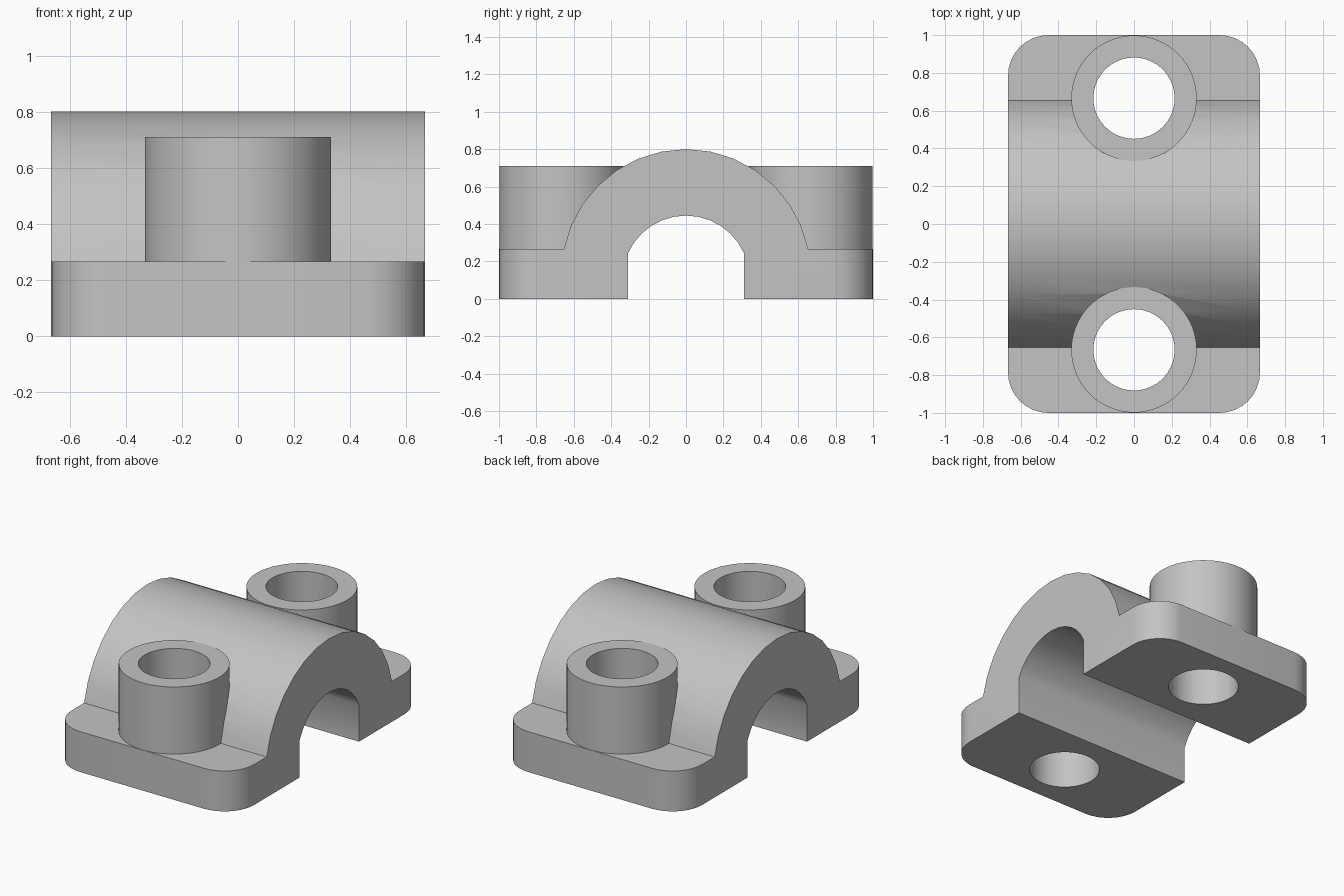
import bpy
import bmesh
from math import sin, cos, asin, pi

HALF_X, HALF_Y, BASE_H = 0.667, 1.0, 0.267
BOSS_Y, BOSS_R, HOLE_R, BOSS_TOP = 0.666, 0.332, 0.215, 0.71

cube = bpy.data.objects.get("Cube")
if cube:
    bpy.data.objects.remove(cube, do_unlink=True)

grey = bpy.data.materials.new("cast_grey")
grey.use_nodes = True
colour = (0.55, 0.55, 0.55, 1)
grey.diffuse_color = colour
grey.node_tree.nodes["Principled BSDF"].inputs["Base Color"].default_value = colour


def prism(name, points, offset):
    """Extrude a closed outline of 3D points along offset."""
    bm = bmesh.new()
    face = bm.faces.new([bm.verts.new(p) for p in points])
    top = bmesh.ops.extrude_face_region(bm, geom=[face])["geom"]
    verts = [g for g in top if isinstance(g, bmesh.types.BMVert)]
    bmesh.ops.translate(bm, verts=verts, vec=offset)
    bmesh.ops.recalc_face_normals(bm, faces=bm.faces)
    mesh = bpy.data.meshes.new(name)
    bm.to_mesh(mesh)
    bm.free()
    mesh.materials.append(grey)
    obj = bpy.data.objects.new(name, mesh)
    bpy.context.collection.objects.link(obj)
    return obj


def arc(cx, cy, r, start, end, steps):
    return [(cx + r * cos(start + (end - start) * i / steps),
             cy + r * sin(start + (end - start) * i / steps)) for i in range(steps + 1)]


def cylinder(name, y, r, low, high):
    ring = arc(0, y, r, 0, 2 * pi, 64)[:-1]
    return prism(name, [(px, py, low) for px, py in ring], (0, 0, high - low))


def combine(target, tool, operation):
    """Apply a boolean and discard its helper."""
    mod = target.modifiers.new(operation.lower(), "BOOLEAN")
    mod.operation, mod.solver, mod.object = operation, "EXACT", tool
    bpy.context.view_layer.objects.active = target
    bpy.ops.object.modifier_apply(modifier=mod.name)
    bpy.data.objects.remove(tool, do_unlink=True)


# Side profile: feet, outer arch and open slot
outer_c, outer_r = 0.133, 0.667
inner_c, inner_r, slot_y = 0.105, 0.34, 0.31
a = asin((BASE_H - outer_c) / outer_r)
b = pi - pi / 2 - asin(slot_y / inner_r)
profile = [(slot_y, 0), (1.1, 0), (1.1, BASE_H)]
profile += arc(0, outer_c, outer_r, a, pi - a, 14)
profile += [(-1.1, BASE_H), (-1.1, 0), (-slot_y, 0)]
profile += arc(0, inner_c, inner_r, pi - b, b, 12)
cap = prism("bearing_cap", [(-0.8, y, z) for y, z in profile], (1.6, 0, 0))

# Rounded plan outline trims the ends and corners
corner = 0.215
plan = []
for i, (sx, sy) in enumerate([(1, 1), (-1, 1), (-1, -1), (1, -1)]):
    plan += arc(sx * (HALF_X - corner), sy * (HALF_Y - corner), corner,
                i * pi / 2, (i + 1) * pi / 2, 8)
combine(cap, prism("plan_trim", [(x, y, -0.1) for x, y in plan], (0, 0, 1.1)), "INTERSECT")

# Bolt bosses, then the through holes
for side in (-1, 1):
    combine(cap, cylinder("bolt_boss", side * BOSS_Y, BOSS_R, 0.1, BOSS_TOP), "UNION")
for side in (-1, 1):
    combine(cap, cylinder("bolt_hole", side * BOSS_Y, HOLE_R, -0.2, 1), "DIFFERENCE")

# Smooth curved walls with crisp edges
bpy.ops.object.select_all(action="DESELECT")
cap.select_set(True)
bpy.context.view_layer.objects.active = cap
bpy.ops.object.shade_smooth_by_angle(angle=pi / 6)
